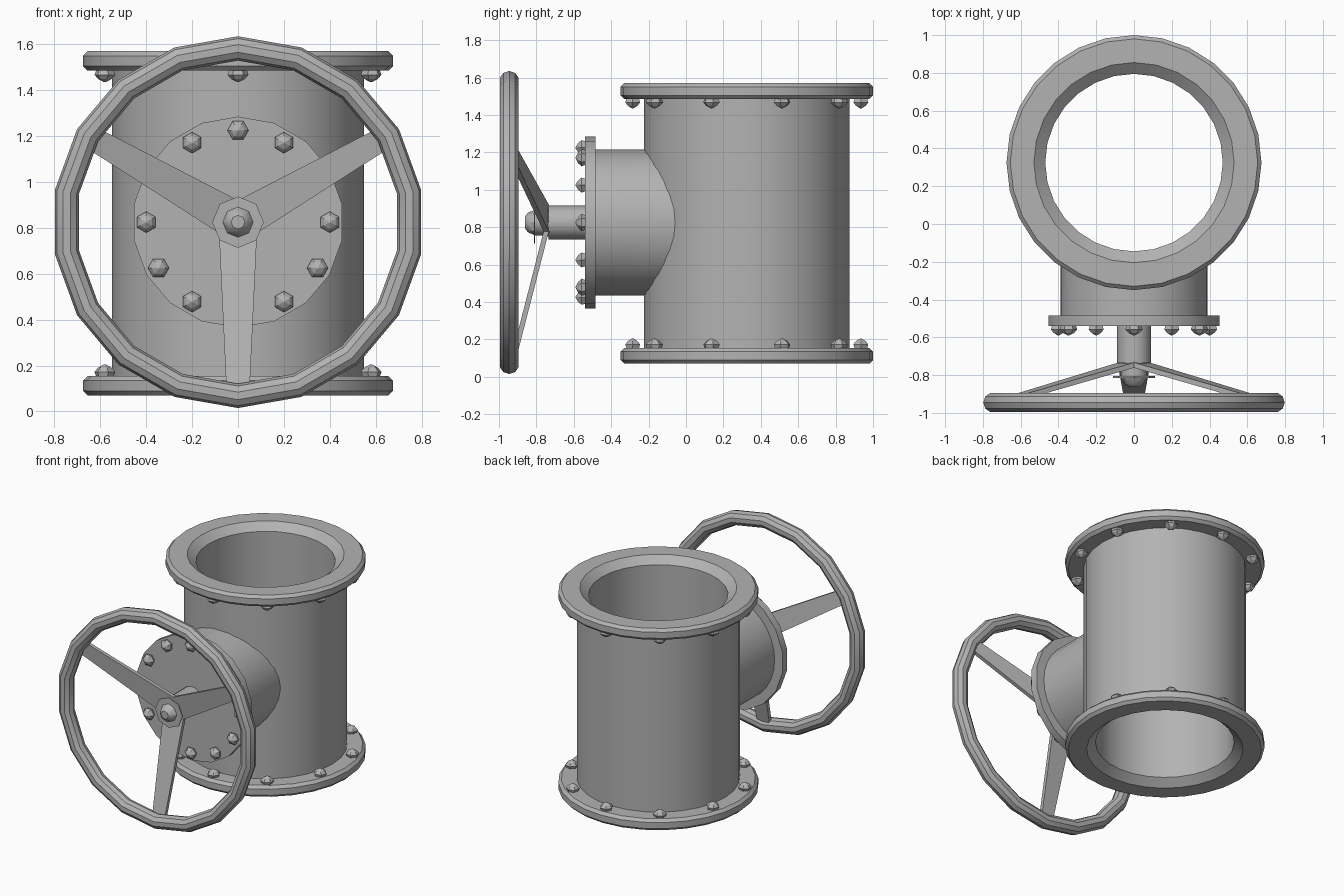
import bpy, bmesh
from math import sin, cos, pi, radians, sqrt
from mathutils import Matrix, Vector

cube = bpy.data.objects.get("Cube")
if cube:
    bpy.data.objects.remove(cube)

grey = bpy.data.materials.new("cast_iron_grey")
grey.use_nodes = True
COLOUR = (0.45, 0.45, 0.45, 1)
grey.diffuse_color = COLOUR
grey.node_tree.nodes["Principled BSDF"].inputs["Base Color"].default_value = COLOUR

PIPE_Y = 0.325     # pipe axis
AXLE_Z = 0.825     # branch, stem and wheel axis
HEIGHT = 1.64      # pipe is symmetric about half of this
FORWARD = Matrix.Translation((0, 0, AXLE_Z)) @ Matrix.Rotation(pi / 2, 4, 'X')


def finish(name, bm, smooth=True):
    bmesh.ops.recalc_face_normals(bm, faces=bm.faces)
    mesh = bpy.data.meshes.new(name)
    bm.to_mesh(mesh)
    bm.free()
    mesh.materials.append(grey)
    ob = bpy.data.objects.new(name, mesh)
    bpy.context.collection.objects.link(ob)
    if smooth:
        bpy.ops.object.select_all(action='DESELECT')
        ob.select_set(True)
        bpy.context.view_layer.objects.active = ob
        bpy.ops.object.shade_smooth_by_angle(angle=radians(30))
    return ob


def lathe(bm, profile, sides, matrix, loop=False, caps=True):
    """Turn (radius, height) points about local z, then place them."""
    rings = []
    for r, h in profile:
        angles = [2 * pi * i / sides - pi / 2 for i in range(sides)]
        rings.append([bm.verts.new(matrix @ Vector((r * cos(a), r * sin(a), h)))
                      for a in angles])
    pairs = list(zip(rings, rings[1:]))
    if loop:
        pairs.append((rings[-1], rings[0]))
    elif caps:
        bm.faces.new(rings[0])
        bm.faces.new(rings[-1])
    for a, b in pairs:
        for i in range(sides):
            j = (i + 1) % sides
            bm.faces.new((a[i], a[j], b[j], b[i]))
    return rings


def turned(name, profile, sides, matrix, **kw):
    bm = bmesh.new()
    lathe(bm, profile, sides, matrix, **kw)
    return finish(name, bm)


def bolts(name, count, radius, matrix):
    """Ring of six-sided pointed bolt heads standing on local z = 0."""
    bm = bmesh.new()
    head = [(0.036, -0.01), (0.046, 0.018), (0.03, 0.036), (0.004, 0.05)]
    for i in range(count):
        a = 2 * pi * i / count - pi / 2
        spot = Matrix.Translation((radius * cos(a), radius * sin(a), 0))
        lathe(bm, head, 6, matrix @ spot @ Matrix.Rotation(a, 4, 'Z'))
    finish(name, bm, smooth=False)


# Main pipe with both flanges and the flared bore, lower half mirrored upward
half = [(0.47, 0.12), (0.53, 0.07), (0.655, 0.07), (0.675, 0.09),
        (0.675, 0.135), (0.655, 0.155), (0.55, 0.155)]
profile = half + [(r, HEIGHT - h) for r, h in reversed(half)]
pipe_at = Matrix.Translation((0, PIPE_Y, 0))
turned("main_pipe", profile, 28, pipe_at, loop=True)

bolts("lower_flange_bolts", 10, 0.61, pipe_at @ Matrix.Translation((0, 0, 0.155)))
flip = Matrix.Translation((0, 0, HEIGHT - 0.155)) @ Matrix.Scale(-1, 4, (0, 0, 1))
bolts("upper_flange_bolts", 10, 0.61, pipe_at @ flip)

# Side branch, its back edge following the curved pipe wall
bm = bmesh.new()
back, front = lathe(bm, [(0.39, 0), (0.39, 0.5)], 32, FORWARD, caps=False)
for v in back:
    v.co.y = PIPE_Y - sqrt(0.51 ** 2 - v.co.x ** 2)
finish("side_branch", bm)

# Cover plate with its bolts
turned("cover_plate", [(0.46, 0.485), (0.46, 0.54)], 18, FORWARD)
bolts("cover_bolts", 12, 0.4, FORWARD @ Matrix.Translation((0, 0, 0.54)))

# Stem, washer and end nut
turned("stem", [(0.09, 0.53), (0.09, 0.735), (0.07, 0.735), (0.07, 0.81)], 16, FORWARD)
turned("hub_washer", [(0.112, 0.806), (0.112, 0.814)], 8, FORWARD)
turned("end_nut", [(0.068, 0.81), (0.052, 0.845), (0.03, 0.862)], 8, FORWARD)

# Handwheel rim
tube = [(0.757 + 0.053 * cos(2 * pi * i / 10), 0.945 + 0.053 * sin(2 * pi * i / 10))
        for i in range(10)]
turned("wheel_rim", tube, 18, FORWARD, loop=True)

# Three tapered flat spokes sloping from the stem out to the rim
for name, angle in (("left_spoke", 60), ("right_spoke", -60), ("lower_spoke", 180)):
    bm = bmesh.new()
    bmesh.ops.create_cube(bm, size=2)
    for v in bm.verts:
        outer = v.co.z > 0
        v.co = Vector((v.co.x * (0.05 if outer else 0.085),
                       (-0.925 if outer else -0.735) + v.co.y * 0.014,
                       0.74 if outer else 0))
    bm.transform(Matrix.Translation((0, 0, AXLE_Z)) @ Matrix.Rotation(radians(angle), 4, 'Y'))
    finish(name, bm, smooth=False)
